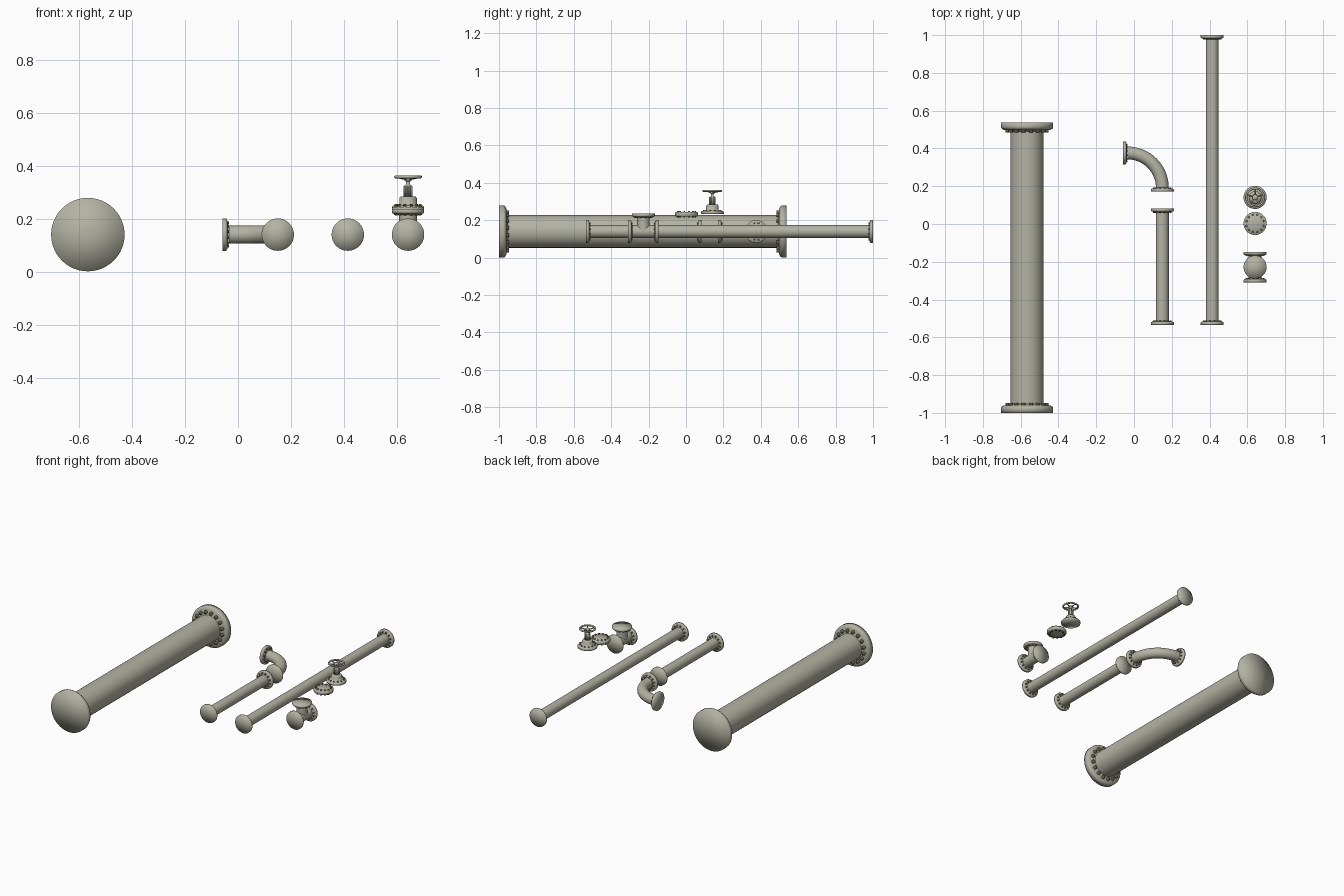
import bpy, bmesh, math
from mathutils import Matrix, Vector

if "Cube" in bpy.data.objects:
    bpy.data.objects.remove(bpy.data.objects["Cube"])

Z = 0.140      # height of every pipe axis
R = 0.034      # small pipe radius


def material(name, colour):
    m = bpy.data.materials.new(name)
    m.diffuse_color = (*colour, 1)
    m.use_nodes = True
    m.node_tree.nodes["Principled BSDF"].inputs["Base Color"].default_value = m.diffuse_color
    return m


paint = material("olive grey paint", (0.45, 0.45, 0.37))
dark = material("dark olive bolts", (0.14, 0.14, 0.085))


def loft(bm, rings, cap_start=False, cap_end=False, mat=0):
    """Skin a list of vertex-position rings."""
    vs = [[bm.verts.new(p) for p in ring] for ring in rings]
    n = len(vs[0])
    for a, b in zip(vs, vs[1:]):
        for i in range(n):
            j = (i + 1) % n
            bm.faces.new((a[i], a[j], b[j], b[i])).material_index = mat
    for ring, use in ((vs[0], cap_start), (vs[-1], cap_end)):
        if use:
            c = bm.verts.new(sum((v.co for v in ring), Vector()) / n)
            for i in range(n):
                bm.faces.new((ring[i], ring[(i + 1) % n], c)).material_index = mat


def circle(r, z, m, n):
    return [m @ Vector((r * math.cos(2 * math.pi * i / n),
                        r * math.sin(2 * math.pi * i / n), z)) for i in range(n)]


def turn(bm, profile, m, n=40, caps=(True, True), mat=0):
    """Revolve (radius, height) points around the local z axis."""
    loft(bm, [circle(r, z, m, n) for r, z in profile], *caps, mat)


def bolts(bm, m, count, ring, r, z0, z1, mat=1):
    for i in range(count):
        a = 2 * math.pi * (i + 0.5) / count
        t = m @ Matrix.Translation((ring * math.cos(a), ring * math.sin(a), 0))
        turn(bm, [(r, z0), (r, z1)], t, 6, mat=mat)


def frame(loc, axis):
    """Local frame whose z axis runs along the given direction."""
    return Matrix.Translation(loc) @ Vector((0, 0, 1)).rotation_difference(Vector(axis)).to_matrix().to_4x4()


def flange(bm, loc, axis, s=1.0, count=12):
    """Closed flange; outer face at loc, axis points back along the pipe."""
    m = frame(loc, axis)
    prof = [(.061, 0), (.061, .012), (.059, .015), (.054, .0175), (.044, .0185), (.040, .020), (.036, .022)]
    turn(bm, [(r * s, z * s) for r, z in prof], m, 48, (True, False))
    bolts(bm, m, count, .046 * s, .005 * s, .015 * s, .0235 * s)


def finish(bm, name):
    bmesh.ops.recalc_face_normals(bm, faces=bm.faces)
    me = bpy.data.meshes.new(name)
    bm.to_mesh(me)
    bm.free()
    me.materials.append(paint)
    me.materials.append(dark)
    for p in me.polygons:
        p.use_smooth = True
    ob = bpy.data.objects.new(name, me)
    bpy.context.collection.objects.link(ob)
    return ob


def straight_pipe(name, x, y0, y1, r=R, s=1.0, count=12):
    bm = bmesh.new()
    t = .012 * s
    turn(bm, [(r, y0 + t), (r, y1 - t)],
         Matrix.Translation((x, 0, Z)) @ Matrix.Rotation(-math.pi / 2, 4, 'X'), 40, (False, False))
    flange(bm, (x, y0, Z), (0, 1, 0), s, count)
    flange(bm, (x, y1, Z), (0, -1, 0), s, count)
    finish(bm, name)


# straight pipes
straight_pipe("large_pipe", -0.566, -1.0, 0.538, 0.087, 2.27, 16)
straight_pipe("short_pipe", 0.150, -0.535, 0.083)
straight_pipe("long_pipe", 0.414, -0.535, 1.0)

# elbow
bm = bmesh.new()
cx, cy, bend = -0.034, 0.192, 0.184
rings = []
for k in range(17):
    a = math.pi / 2 * k / 16
    d = Vector((math.cos(a), math.sin(a), 0))
    c = Vector((cx, cy, Z)) + d * bend
    rings.append([c + d * R * math.cos(t) + Vector((0, 0, R * math.sin(t)))
                  for t in (2 * math.pi * i / 40 for i in range(40))])
loft(bm, rings)
flange(bm, (cx + bend, 0.171, Z), (0, 1, 0))
flange(bm, (-0.058, cy + bend, Z), (1, 0, 0))
finish(bm, "elbow_pipe")

# tee
bm = bmesh.new()
tx, ty, half = 0.641, -0.228, 0.081
turn(bm, [(R, -half + .01), (R, half - .01)], frame((tx, ty, Z), (0, 1, 0)), 40, (False, False))
turn(bm, [(R, 0), (R, .085)], Matrix.Translation((tx, ty, Z)), 40, (False, False))
flange(bm, (tx, ty - half, Z), (0, 1, 0))
flange(bm, (tx, ty + half, Z), (0, -1, 0))
flange(bm, (tx, ty, 0.236), (0, 0, -1))
finish(bm, "tee_pipe")

# blind cover with through bolts
bm = bmesh.new()
m = Matrix.Translation((tx, 0.003, 0))
turn(bm, [(.057, .220), (.061, .223), (.061, .240), (.057, .244)], m, 48)
bolts(bm, m, 12, .048, .006, .214, .250)
finish(bm, "blind_cover")

# valve bonnet
m = Matrix.Translation((tx, 0.141, 0))
bm = bmesh.new()
turn(bm, [(.061, .233), (.061, .244), (.056, .249), (.040, .252), (.033, .256),
          (.033, .277), (.029, .283), (.017, .284)], m, 48)
bolts(bm, m, 12, .047, .005, .245, .256)
finish(bm, "valve_bonnet")

# stem with ribs
bm = bmesh.new()
turn(bm, [(.013, .282), (.013, .326), (.007, .329), (.007, .352)], m, 24)
bolts(bm, m, 8, .015, .0035, .283, .324, 0)
finish(bm, "valve_stem")

# hand wheel: rim, hub and sloping spokes
bm = bmesh.new()
tube = [(.047 + .0055 * math.cos(t), .3575 + .0055 * math.sin(t))
        for t in (2 * math.pi * i / 10 for i in range(11))]
turn(bm, tube, m, 40, (False, False))
turn(bm, [(.008, .340), (.015, .346), (.015, .355), (.011, .359)], m, 20)
for i in range(5):
    a = 2 * math.pi * i / 5 + math.pi / 2
    d = Vector((math.cos(a), math.sin(a), 0))
    start = m.translation + d * .010 + Vector((0, 0, .350))
    end = m.translation + d * .046 + Vector((0, 0, .357))
    turn(bm, [(.0045, 0), (.004, (end - start).length)], frame(start, (end - start).normalized()), 8)
bmesh.ops.remove_doubles(bm, verts=bm.verts, dist=0.00002)
finish(bm, "hand_wheel")
